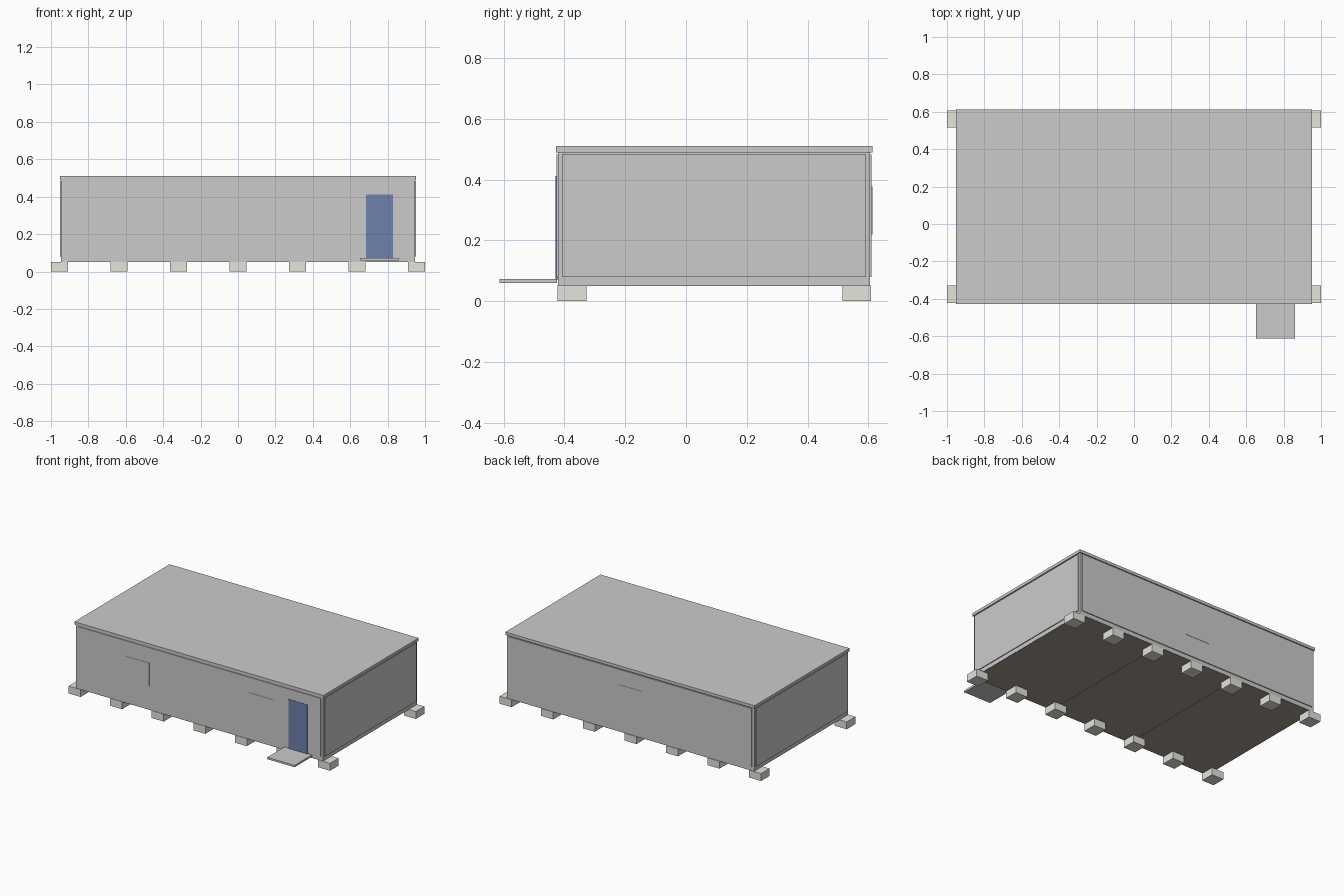
import bpy, bmesh

if "Cube" in bpy.data.objects:
    bpy.data.objects.remove(bpy.data.objects["Cube"])


def material(name, rgb):
    m = bpy.data.materials.new(name)
    m.diffuse_color = (*rgb, 1)
    m.use_nodes = True
    m.node_tree.nodes["Principled BSDF"].inputs["Base Color"].default_value = m.diffuse_color
    return m


def box(name, x, y, z, mat=None):
    """Box from (min, max) ranges on each axis."""
    bm = bmesh.new()
    bmesh.ops.create_cube(bm, size=1)
    for v in bm.verts:
        v.co = [lo + (c + 0.5) * (hi - lo) for c, (lo, hi) in zip(v.co, (x, y, z))]
    me = bpy.data.meshes.new(name)
    bm.to_mesh(me)
    bm.free()
    ob = bpy.data.objects.new(name, me)
    bpy.context.collection.objects.link(ob)
    if mat:
        me.materials.append(mat)
    return ob


concrete = material("concrete", (0.78, 0.77, 0.71))
floor_brown = material("floor_brown", (0.36, 0.32, 0.26))
door_blue = material("door_blue", (0.16, 0.22, 0.42))

# Main shell and flat roof cap
XW, YF, YB = 0.946, -0.421, 0.605
box("cabin_shell", (-XW, XW), (YF, YB), (0.052, 0.495))
box("roof_cap", (-0.953, 0.953), (-0.427, 0.613), (0.49, 0.51))

# Floor underside in three modules
for i in range(3):
    x0 = -XW + i * 2 * XW / 3
    box(f"floor_module_{i + 1}", (x0 + 0.001, x0 + 2 * XW / 3 - 0.001),
        (YF + 0.001, YB - 0.001), (0.05, 0.06), floor_brown)

# Wall panels sitting slightly proud of the shell
box("front_panel", (-0.93, 0.93), (-0.426, YF + 0.01), (0.08, 0.483))
box("back_panel", (-0.93, 0.93), (YB - 0.01, 0.611), (0.08, 0.483))
for side, s in (("left", -1), ("right", 1)):
    box(f"{side}_panel", sorted((s * (XW - 0.01), s * 0.952)), (-0.408, 0.592), (0.08, 0.483))

# Windows: two in front, one behind
for n, cx in (("left", -0.475), ("right", 0.475)):
    box(f"front_window_{n}", (cx - 0.095, cx + 0.095), (-0.428, -0.42), (0.22, 0.377))
box("back_window", (-0.095, 0.095), (0.60, 0.613), (0.22, 0.377))

# Door and entrance step
box("door", (0.685, 0.83), (-0.429, -0.42), (0.072, 0.412), door_blue)
box("entrance_step", (0.653, 0.862), (-0.613, -0.424), (0.06, 0.073))

# Two rows of foundation blocks
for row, y in (("front", (-0.423, -0.328)), ("back", (0.515, 0.608))):
    for i in range(7):
        cx = (i - 3) * 0.318
        box(f"{row}_foundation_block_{i + 1}", (cx - 0.046, cx + 0.046), y, (0, 0.051), concrete)
